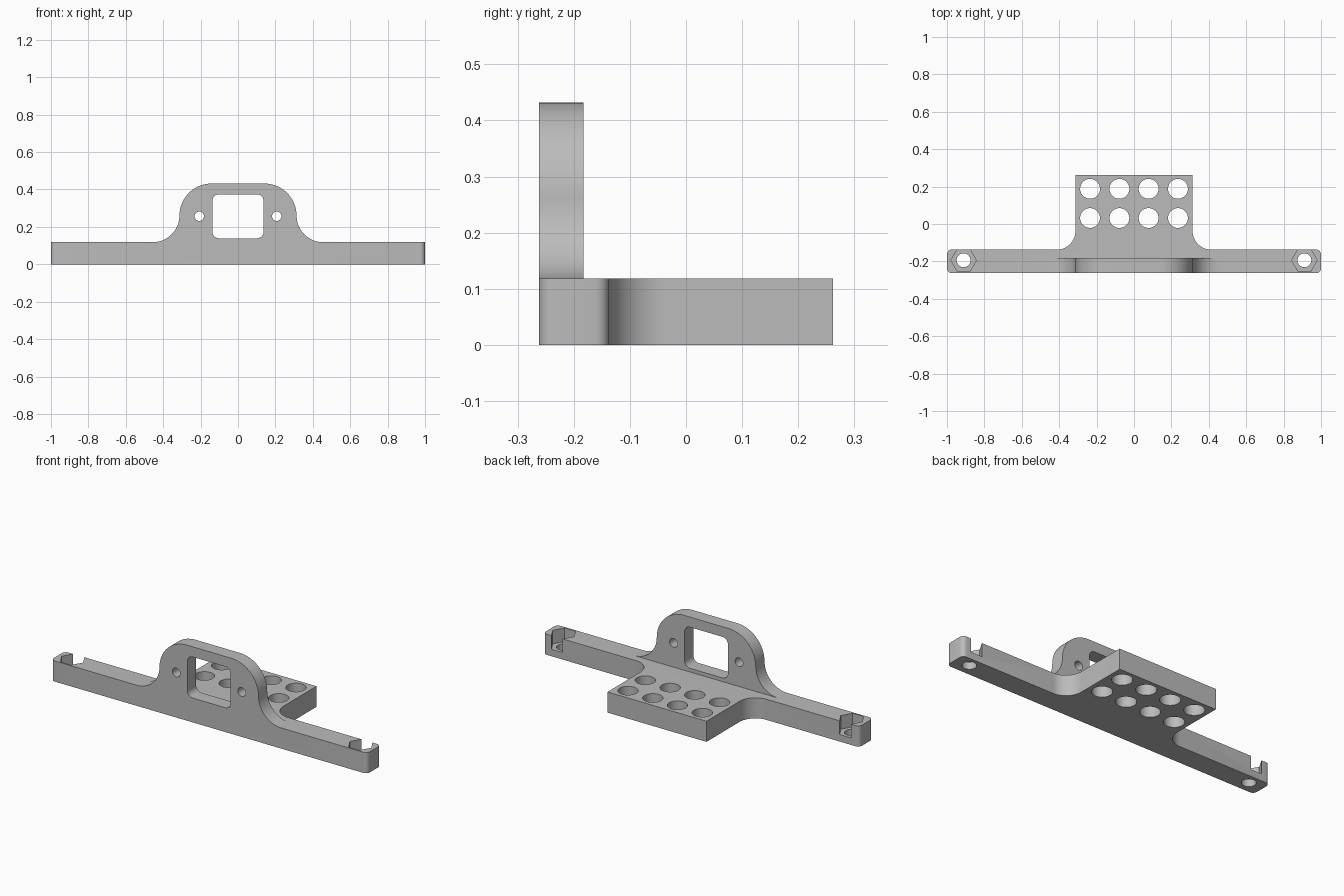
import bpy
import math

if "Cube" in bpy.data.objects:
    bpy.data.objects.remove(bpy.data.objects["Cube"])

gray = bpy.data.materials.new("light gray")
gray.diffuse_color = (0.5, 0.5, 0.5, 1)
gray.use_nodes = True
gray.node_tree.nodes["Principled BSDF"].inputs["Base Color"].default_value = gray.diffuse_color


def arc(cx, cy, r, a0, a1, n=16):
    """Points on an arc, angles in degrees."""
    return [(cx + r * math.cos(math.radians(a0 + (a1 - a0) * i / n)),
             cy + r * math.sin(math.radians(a0 + (a1 - a0) * i / n))) for i in range(n + 1)]


def circle(cx, cy, r, n=48):
    return arc(cx, cy, r, 0, 360, n)[:-1]


def mirrored(half):
    """Close a right-hand half outline by mirroring it across x = 0."""
    return half + [(-x, y) for x, y in reversed(half)]


def extrude(name, outline, lo, hi, upright=False):
    """Prism from an outline: along z, or along y when upright."""
    n = len(outline)
    place = (lambda a, b, d: (a, d, b)) if upright else (lambda a, b, d: (a, b, d))
    verts = [place(a, b, d) for d in (lo, hi) for a, b in outline]
    faces = [list(range(n))[::-1], list(range(n, 2 * n))]
    faces += [[i, (i + 1) % n, n + (i + 1) % n, n + i] for i in range(n)]
    if upright:
        faces = [f[::-1] for f in faces]
    mesh = bpy.data.meshes.new(name)
    mesh.from_pydata(verts, [], faces)
    mesh.materials.append(gray)
    obj = bpy.data.objects.new(name, mesh)
    bpy.context.collection.objects.link(obj)
    return obj


def boolean(target, other, operation):
    mod = target.modifiers.new(operation.lower(), 'BOOLEAN')
    mod.operation = operation
    mod.solver = 'EXACT'
    mod.object = other
    bpy.context.view_layer.objects.active = target
    bpy.ops.object.modifier_apply(modifier=mod.name)
    bpy.data.objects.remove(other, do_unlink=True)


FRONT, BACK, TOP = -0.262, 0.262, 0.118

# Crossbar and rear plate, one slab with filleted inner corners
base = mirrored(
    arc(0.975, FRONT + 0.025, 0.025, -90, 0, 6)
    + arc(0.975, -0.162, 0.025, 0, 90, 6)
    + arc(0.413, -0.037, 0.1, 270, 180)
    + [(0.313, BACK)])
bracket = extrude("mounting_bracket", base, 0, TOP)

# Upright face plate with flared feet and rounded shoulders
face = mirrored(
    [(0.456, 0.05)]
    + arc(0.456, TOP + 0.143, 0.143, 270, 180)
    + arc(0.141, 0.26, 0.172, 0, 90, 20))
boolean(bracket, extrude("face_plate", face, FRONT, -0.183, True), 'UNION')

# Rounded window in the face plate
window = mirrored(arc(0.102, 0.174, 0.035, -90, 0, 8) + arc(0.102, 0.339, 0.035, 0, 90, 8))
boolean(bracket, extrude("window_cutter", window, -0.3, -0.15, True), 'DIFFERENCE')

for s in (-1, 1):
    # Screw hole beside the window
    boolean(bracket, extrude("screw_cutter", circle(s * 0.207, 0.257, 0.025, 32), -0.3, -0.15, True),
            'DIFFERENCE')
    # Bolt hole and hexagonal nut pocket, open to the back of the bar
    boolean(bracket, extrude("bolt_cutter", circle(s * 0.911, -0.194, 0.037), -0.1, 0.2), 'DIFFERENCE')
    boolean(bracket, extrude("nut_cutter", circle(s * 0.911, -0.194, 0.068, 6), 0.04, 0.2), 'DIFFERENCE')

# Two rows of four holes in the rear plate
for y in (0.032, 0.188):
    for x in (-0.235, -0.078, 0.078, 0.235):
        boolean(bracket, extrude("plate_hole_cutter", circle(x, y, 0.053), -0.1, 0.2), 'DIFFERENCE')

bpy.ops.object.select_all(action='DESELECT')
bracket.select_set(True)
bpy.context.view_layer.objects.active = bracket
bpy.ops.object.shade_smooth_by_angle(angle=math.radians(30))
